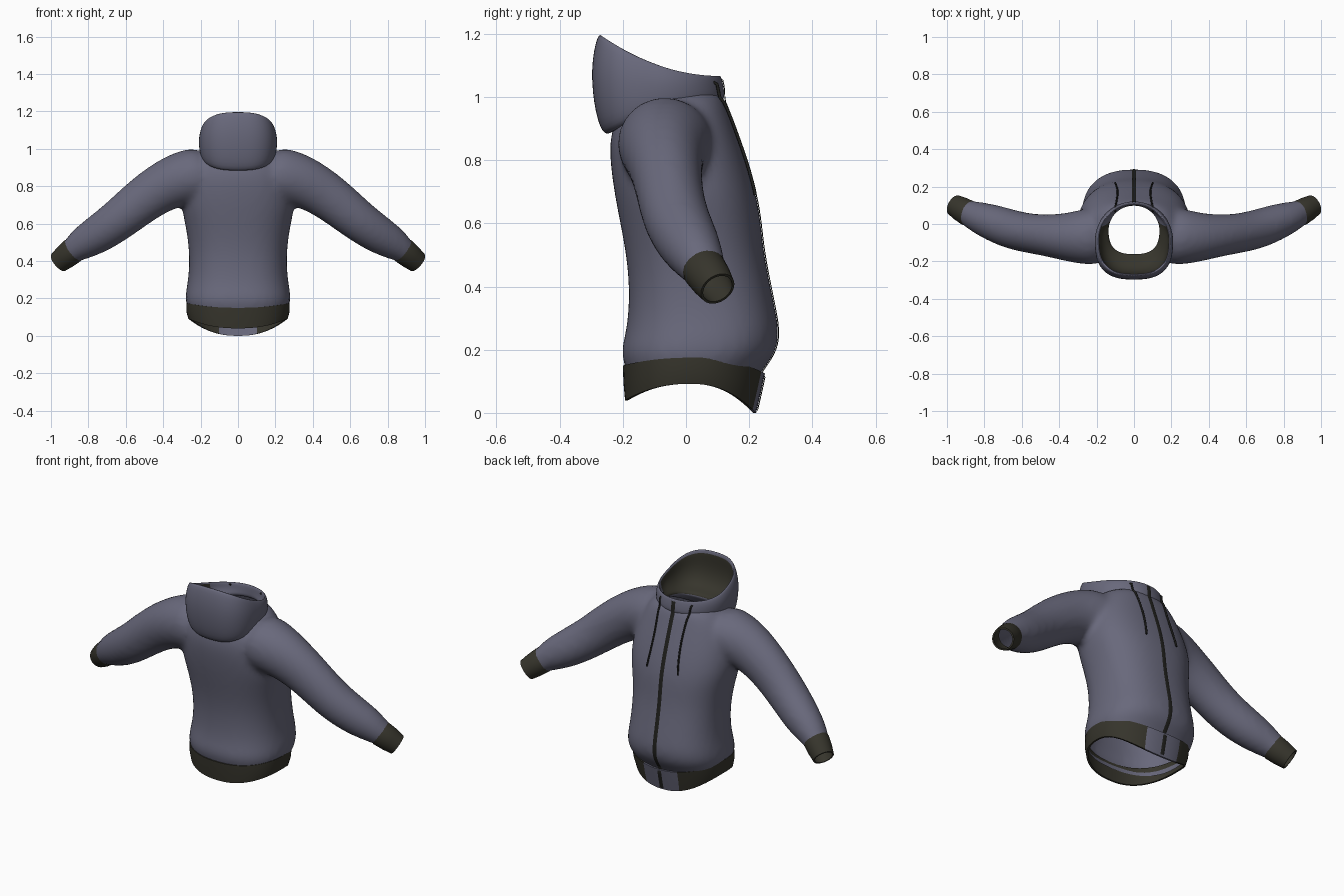
import bpy, bmesh, math
from mathutils import Vector
from mathutils.bvhtree import BVHTree

if "Cube" in bpy.data.objects:
    bpy.data.objects.remove(bpy.data.objects["Cube"], do_unlink=True)


def material(name, rgb):
    m = bpy.data.materials.new(name)
    m.use_nodes = True
    m.diffuse_color = (*rgb, 1)
    bsdf = next(n for n in m.node_tree.nodes if n.type == 'BSDF_PRINCIPLED')
    bsdf.inputs["Base Color"].default_value = (*rgb, 1)
    bsdf.inputs["Roughness"].default_value = 0.8
    return m


FABRIC = material("slate_violet_fabric", (0.14, 0.14, 0.2))
RIB = material("dark_olive_ribbing", (0.037, 0.035, 0.025))
TRIM = material("black_trim", (0.014, 0.014, 0.012))


def signed_power(v, p):
    return math.copysign(abs(v) ** p, v)


def oval(hw, back, front, z_at, n_front=2.0, n_back=2.0, seg=32):
    """Horizontal ring; z_at(t, s) gives height, t runs 0 front to 1 back."""
    ring = []
    for i in range(seg):
        a = math.tau * i / seg
        c, s = math.cos(a), math.sin(a)
        p = 2 / (n_front if s > 0 else n_back)
        x = hw * signed_power(c, p)
        y = (front + back) / 2 + (front - back) / 2 * signed_power(s, p)
        ring.append(Vector((x, y, z_at((front - y) / (front - back), s))))
    return ring


def tube_rings(path, side, seg=24):
    """Rings square to a path of (x, y, z, height radius, depth radius)."""
    pts = [Vector(p[:3]) for p in path]
    rings = []
    for i, (c, p) in enumerate(zip(pts, path)):
        t = (pts[min(i + 1, len(pts) - 1)] - pts[max(i - 1, 0)]).normalized()
        v = Vector((0, 1, 0))
        v = (v - t * v.dot(t)).normalized()
        u = t.cross(v)
        ring = []
        for k in range(seg):
            a = math.tau * k / seg
            q = c + u * p[3] * math.cos(a) + v * p[4] * math.sin(a)
            ring.append(Vector((q.x * side, q.y, q.z)))
        rings.append(ring)
    return rings


def loft(bm, rings, cyclic=False):
    """Skin rings; cyclic joins last to first, otherwise ends are capped."""
    vs = [[bm.verts.new(p) for p in r] for r in rings]
    n = len(vs[0])
    bands = []
    for i in range(len(vs) if cyclic else len(vs) - 1):
        a, b = vs[i], vs[(i + 1) % len(vs)]
        bands.append([bm.faces.new((a[k], a[(k + 1) % n], b[(k + 1) % n], b[k]))
                      for k in range(n)])
    if not cyclic:
        bm.faces.new(vs[0][::-1])
        bm.faces.new(vs[-1])
    return bands


def finish(name, bm, mats, sharp=False):
    bmesh.ops.recalc_face_normals(bm, faces=bm.faces)
    me = bpy.data.meshes.new(name)
    bm.to_mesh(me)
    bm.free()
    for m in mats:
        me.materials.append(m)
    me.shade_smooth()
    if sharp:
        me.set_sharp_from_angle(angle=math.radians(50))
    ob = bpy.data.objects.new(name, me)
    bpy.context.scene.collection.objects.link(ob)
    return ob


def subdivide(ob):
    ob.modifiers.new("subdivision", 'SUBSURF').levels = 2
    ob.modifiers["subdivision"].render_levels = 2


# Body: torso and sleeves as closed lofts, fused into one smooth skin
TORSO = [  # height, half width, back, front
    (.05, .24, -.17, .205), (.10, .25, -.18, .22), (.145, .268, -.193, .25),
    (.19, .285, -.209, .285), (.25, .277, -.192, .297), (.32, .265, -.182, .285),
    (.42, .261, -.181, .264), (.52, .269, -.193, .245), (.62, .288, -.213, .236),
    (.70, .305, -.228, .221), (.80, .30, -.242, .191), (.88, .28, -.242, .162),
    (.95, .245, -.215, .138), (1.0, .2, -.17, .12), (1.025, .14, -.12, .1)]
SLEEVE = [
    (.15, -.06, .865, .15, .16), (.27, -.07, .85, .152, .15),
    (.37, -.07, .815, .138, .127), (.47, -.06, .755, .127, .112),
    (.56, -.05, .685, .119, .106), (.655, -.03, .607, .111, .106),
    (.75, .005, .542, .104, .1), (.83, .035, .495, .09, .086),
    (.88, .055, .46, .07, .072), (.94, .09, .41, .055, .055)]
CUFF_START, CUFF_END = Vector((.872, .05, .465)), Vector((.96, .1, .393))

bm = bmesh.new()
loft(bm, [oval(w, b, f, lambda t, s, z=z: z, 2.4, 2.4) for z, w, b, f in TORSO])
for side in (1, -1):
    loft(bm, tube_rings(SLEEVE, side))
body = finish("body", bm, [FABRIC])
subdivide(body)
remesh = body.modifiers.new("fuse", 'REMESH')
remesh.mode = 'VOXEL'
remesh.voxel_size = 0.016
soften = body.modifiers.new("soften", 'SMOOTH')
soften.factor = 0.5
soften.iterations = 8
bpy.context.view_layer.update()
fused = bpy.data.meshes.new_from_object(
    body.evaluated_get(bpy.context.evaluated_depsgraph_get()))
body.modifiers.clear()

# Open the waist, the wrists and the neck
bm = bmesh.new()
bm.from_mesh(fused)
axis = (CUFF_END - CUFF_START).normalized()
wrist = CUFF_START + axis * 0.02
cuts = [((0, 0, .11), (0, 0, -1))]
for side in (1, -1):
    flip = Vector((side, 1, 1))
    cuts.append((wrist * flip, axis * flip))
for co, no in cuts:
    bmesh.ops.bisect_plane(bm, geom=bm.verts[:] + bm.edges[:] + bm.faces[:],
                           plane_co=co, plane_no=no, clear_outer=True)
neck = []
for f in bm.faces:
    c = f.calc_center_median()
    if c.z > .85 and (c.x / .17) ** 2 + ((c.y + .045) / .155) ** 2 < 1:
        neck.append(f)
bmesh.ops.delete(bm, geom=neck, context='FACES')
bm.to_mesh(fused)
bm.free()
fused.materials.clear()
fused.materials.append(FABRIC)
fused.shade_smooth()
body.data = fused

# Ribbed cuffs
for side, name in ((1, "left_cuff"), (-1, "right_cuff")):
    bm = bmesh.new()
    outer, inner = [], []
    for k, r in ((0, .066), (.15, .07), (.6, .066), (1, .058)):
        c = CUFF_START.lerp(CUFF_END, k)
        outer.append((*c, r, r))
        inner.append((*c, r - .008, r - .008))
    loft(bm, tube_rings(outer, side, 32) + tube_rings(inner, side, 32)[::-1], True)
    finish(name, bm, [RIB], True)

# Hem band, curving up at the hips, with plain panels beside the zip
HEM = [(.266, -.193, .222, .04, .092, 0), (.276, -.198, .237, .095, .13, .065),
       (.276, -.2, .25, .15, .175, .125)]


def hem_ring(row, inset):
    hw, b, f, zb, zs, zf = row
    height = lambda t, s: zs + ((zf if s > 0 else zb) - zs) * s * s
    return oval(hw - inset, b + inset, f - inset, height, 2.3, 2.3, 72)


bm = bmesh.new()
loft(bm, [hem_ring(r, 0) for r in HEM] + [hem_ring(r, .01) for r in HEM[::-1]], True)
for f in bm.faces:
    c = f.calc_center_median()
    f.material_index = int(c.y > 0 and abs(c.x) < .11)
hem = finish("hem_band", bm, [RIB, FABRIC], True)

# Hood lying open on the shoulders: outer shell, rim, then lining to the neck
HOOD = [  # half width, back, front, back height, front height
    (.18, -.22, .115, .9, .985), (.2, -.258, .123, .868, 1.0),
    (.209, -.288, .121, .94, 1.025), (.212, -.305, .117, 1.09, 1.048),
    (.197, -.28, .111, 1.208, 1.07), (.185, -.262, .102, 1.195, 1.064),
    (.187, -.275, .1, 1.08, 1.04), (.16, -.23, .099, .985, 1.02),
    (.12, -.13, .098, .985, 1.0)]
bm = bmesh.new()
rings = [oval(w, b, f, lambda t, s, zb=zb, zf=zf: zf + (zb - zf) * t * t, 2, 2.7)
         for w, b, f, zb, zf in HOOD]
bands = loft(bm, rings, True)
for band in bands[5:8]:
    for f in band:
        f.material_index = int(f.calc_center_median().y < 0)
hood = finish("hood", bm, [FABRIC, RIB])
subdivide(hood)

# Surface finder, so that the trim follows the chest
bpy.context.view_layer.update()
deps = bpy.context.evaluated_depsgraph_get()
trees = [BVHTree.FromObject(o, deps) for o in (body, hem, hood)]


def chest(x, z):
    hits = [t.ray_cast(Vector((x, 2, z)), Vector((0, -1, 0)))[0] for t in trees]
    return max((h.y for h in hits if h is not None), default=0.1)


# Zip running from hem to collar
bm = bmesh.new()
previous = None
STEPS = 60
for i in range(STEPS + 1):
    z = .008 + 1.047 * i / STEPS
    y = chest(0, z) + .004
    row = [bm.verts.new((x, y - d, z)) for x, d in ((-.012, .003), (0, 0), (.012, .003))]
    if previous:
        for k in (0, 1):
            bm.faces.new((previous[k + 1], previous[k], row[k], row[k + 1]))
    previous = row
finish("zip", bm, [TRIM])

# Drawstrings hanging from the collar
for side, name in ((1, "left_drawstring"), (-1, "right_drawstring")):
    curve = bpy.data.curves.new(name, 'CURVE')
    curve.dimensions = '3D'
    curve.bevel_depth = .005
    curve.bevel_resolution = 2
    curve.use_fill_caps = True
    points = [(side * .1, .065, 1.06)]
    for i in range(19):
        z = 1.04 - .35 * i / 18
        x = side * (.1 - .012 * math.sin(math.pi * i / 18))
        points.append((x, chest(x, z) + .007, z))
    line = curve.splines.new('POLY')
    line.points.add(len(points) - 1)
    for p, co in zip(line.points, points):
        p.co = (*co, 1)
    curve.materials.append(TRIM)
    ob = bpy.data.objects.new(name, curve)
    bpy.context.scene.collection.objects.link(ob)
